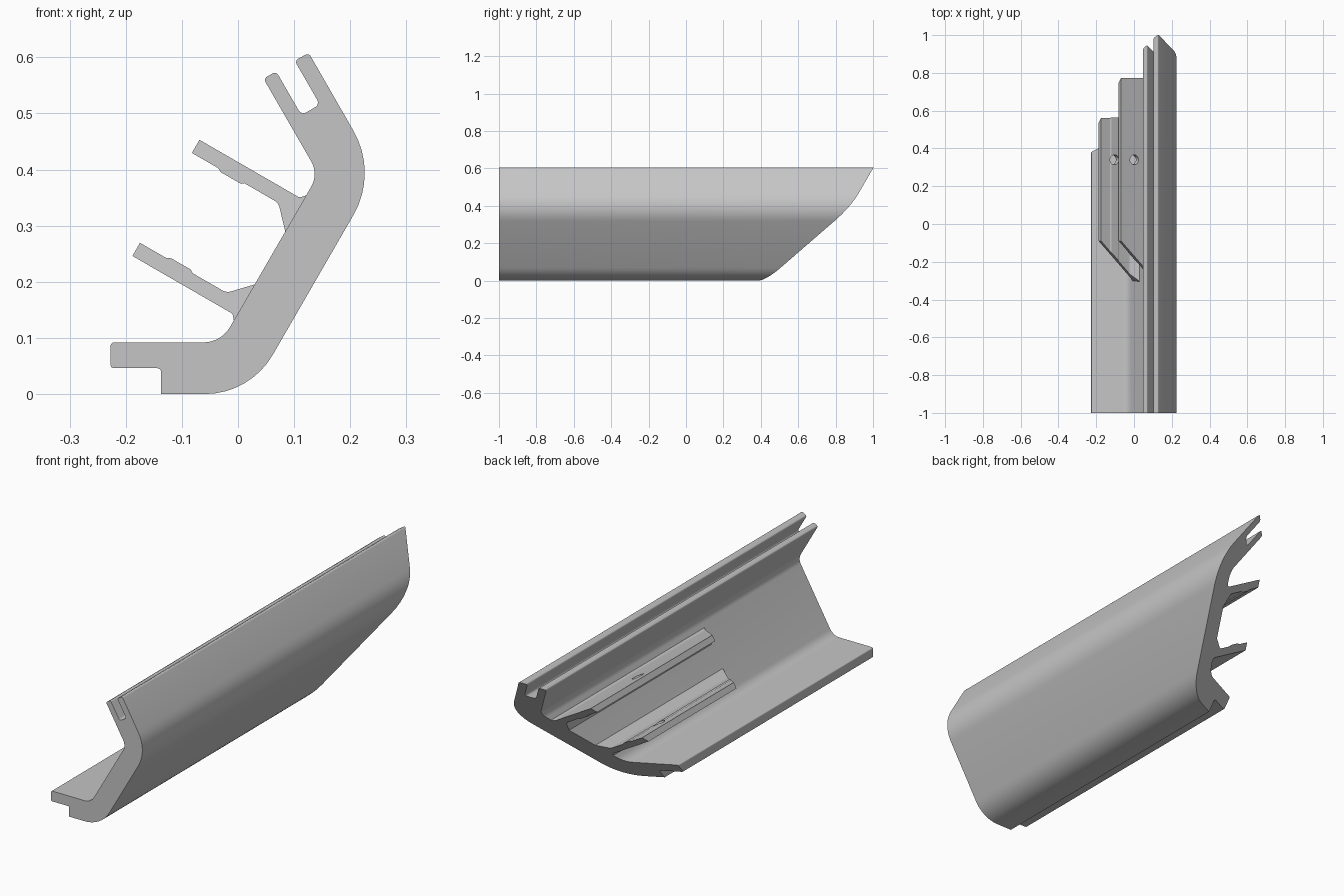
import bpy
import math
from mathutils import Vector, Matrix

cube = bpy.data.objects.get("Cube")
if cube:
    bpy.data.objects.remove(cube, do_unlink=True)

# One plain grey material
grey = bpy.data.materials.new("light_grey")
grey.use_nodes = True
colour = (0.56, 0.56, 0.56, 1)
grey.diffuse_color = colour
grey.node_tree.nodes["Principled BSDF"].inputs["Base Color"].default_value = colour

# Axes of the sloping wall in the x-z plane: along the wall, and out along the fins
ALONG = Vector((0.5, math.sqrt(0.75)))
OUT = Vector((-math.sqrt(0.75), 0.5))


def rounded(corners, steps=8):
    """Round each (x, z, radius) corner of a closed outline."""
    pts = []
    for i, (x, z, r) in enumerate(corners):
        p = Vector((x, z))
        if r == 0:
            pts.append(p)
            continue
        a = (Vector(corners[i - 1][:2]) - p).normalized()
        b = (Vector(corners[(i + 1) % len(corners)][:2]) - p).normalized()
        half = a.angle(b) / 2
        centre = p + (a + b).normalized() * r / math.sin(half)
        start = p + a * r / math.tan(half) - centre
        end = p + b * r / math.tan(half) - centre
        sweep = start.angle_signed(end)
        for k in range(steps + 1):
            turn = Matrix.Rotation(-sweep * k / steps, 2)
            pts.append(centre + turn @ start)
    return pts


def extrude(name, outline, front, back):
    """Extrude an x-z outline between two end planes given as y functions."""
    n = len(outline)
    verts = [(p.x, front(p), p.y) for p in outline]
    verts += [(p.x, back(p), p.y) for p in outline]
    faces = [tuple(range(n)), tuple(range(2 * n - 1, n - 1, -1))]
    faces += [(i, i + n, (i + 1) % n + n, (i + 1) % n) for i in range(n)]
    mesh = bpy.data.meshes.new(name)
    mesh.from_pydata(verts, [], faces)
    mesh.materials.append(grey)
    obj = bpy.data.objects.new(name, mesh)
    bpy.context.collection.objects.link(obj)
    bpy.ops.object.select_all(action="DESELECT")
    obj.select_set(True)
    bpy.context.view_layer.objects.active = obj
    bpy.ops.object.mode_set(mode="EDIT")
    bpy.ops.mesh.select_all(action="SELECT")
    bpy.ops.mesh.normals_make_consistent(inside=False)
    bpy.ops.object.mode_set(mode="OBJECT")
    return obj


def smooth(obj):
    bpy.ops.object.select_all(action="DESELECT")
    obj.select_set(True)
    bpy.context.view_layer.objects.active = obj
    bpy.ops.object.shade_smooth_by_angle(angle=math.radians(25))


def mitre(p):
    return 0.415 + p.dot(ALONG)


# Main rail: foot flange, bent wall and two-pronged top slot, mitred at the back
rail = extrude("main_rail", rounded([
    (-0.137, 0, 0), (0.0217, 0, 0.14), (0.249, 0.394, 0.15),
    (0.126, 0.608, 0.007), (0.101, 0.594, 0.007),
    (0.146, 0.516, 0.01), (0.113, 0.497, 0.01),
    (0.068, 0.575, 0.007), (0.0455, 0.562, 0.007),
    (0.1435, 0.392, 0.045), (-0.03, 0.092, 0.055),
    (-0.227, 0.092, 0.006), (-0.227, 0.046, 0.006), (-0.137, 0.046, 0.007),
]), lambda p: -1.0, mitre)
smooth(rail)

# Fin section as (along wall, out from wall, radius), with a flared root and raised strip
FIN = [
    (0.119, 0.286, 0), (0.146, 0.286, 0),
    (0.146, 0.232, 0), (0.150, 0.224, 0), (0.150, 0.184, 0), (0.146, 0.178, 0),
    (0.146, 0.108, 0.02), (0.186, 0.070, 0), (0.186, 0.062, 0),
    (0.110, 0.062, 0), (0.110, 0.072, 0), (0.119, 0.080, 0.008),
]
MIRROR = 0.2385

for name, flip in (("lower_fin", False), ("upper_fin", True)):
    section = rounded(FIN)
    if flip:
        section = [Vector((2 * MIRROR - p.x, p.y)) for p in section]
    outline = [ALONG * p.x + OUT * p.y for p in section]
    fin = extrude(name, outline, lambda p: -0.375 + p.dot(OUT), mitre)

    # Screw hole through the fin
    s = 2 * MIRROR - 0.133 if flip else 0.133
    c = ALONG * s + OUT * 0.205
    bpy.ops.mesh.primitive_cylinder_add(
        vertices=32, radius=0.026, depth=0.08,
        location=(c.x, 0.34, c.y), rotation=(0, math.radians(30), 0))
    cutter = bpy.context.object
    cutter.name = name + "_hole_cutter"
    cutter.hide_render = True
    cutter.data.materials.append(grey)
    cut = fin.modifiers.new("hole", "BOOLEAN")
    cut.operation = "DIFFERENCE"
    cut.solver = "EXACT"
    cut.object = cutter
    bpy.ops.object.select_all(action="DESELECT")
    fin.select_set(True)
    bpy.context.view_layer.objects.active = fin
    bpy.ops.object.modifier_apply(modifier=cut.name)
    bpy.data.objects.remove(cutter, do_unlink=True)
    smooth(fin)
